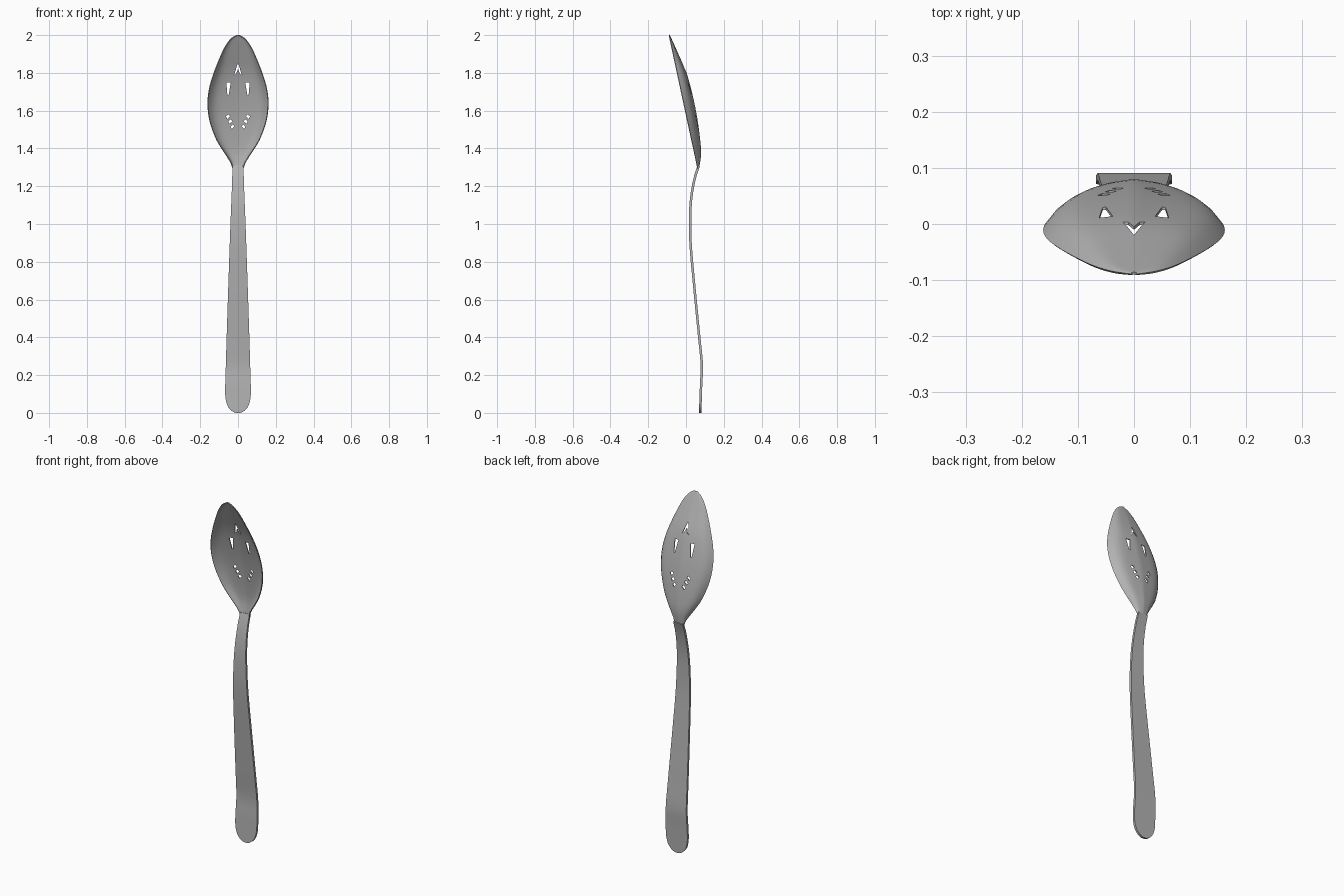
import bpy
import bmesh
from mathutils import Vector

cube = bpy.data.objects.get("Cube")
if cube:
    bpy.data.objects.remove(cube, do_unlink=True)

steel = bpy.data.materials.new("brushed_steel")
steel.use_nodes = True
steel.diffuse_color = (0.45, 0.45, 0.45, 1)
steel.node_tree.nodes["Principled BSDF"].inputs["Base Color"].default_value = (0.45, 0.45, 0.45, 1)


def curve(points, z):
    """Smooth value at height z through (height, value) points."""
    i = 0
    while i < len(points) - 2 and z > points[i + 1][0]:
        i += 1

    def slope(k):
        a, b = points[max(k - 1, 0)], points[min(k + 1, len(points) - 1)]
        return (b[1] - a[1]) / (b[0] - a[0])
    (z0, v0), (z1, v1) = points[i], points[i + 1]
    h = z1 - z0
    t = (z - z0) / h
    return ((1 + 2 * t) * (1 - t) ** 2 * v0 + t * t * (3 - 2 * t) * v1
            + t * (1 - t) ** 2 * h * slope(i) - t * t * (1 - t) * h * slope(i + 1))


def sheet(name, heights, columns, point, thickness):
    """Loft a grid of points and thicken it into a metal sheet."""
    bm = bmesh.new()
    rows = [[bm.verts.new(point(z, t)) for t in columns] for z in heights]
    for a, b in zip(rows, rows[1:]):
        for j in range(len(columns) - 1):
            bm.faces.new((a[j], a[j + 1], b[j + 1], b[j]))
    mesh = bpy.data.meshes.new(name)
    bm.to_mesh(mesh)
    bm.free()
    mesh.materials.append(steel)
    obj = bpy.data.objects.new(name, mesh)
    bpy.context.collection.objects.link(obj)
    mod = obj.modifiers.new("thickness", "SOLIDIFY")
    mod.thickness = thickness
    mod.offset = 0
    return obj


def activate(obj):
    bpy.ops.object.select_all(action="DESELECT")
    obj.select_set(True)
    bpy.context.view_layer.objects.active = obj


# Bowl: straight sloping rim, ridged belly, pointed oval outline
bowl_width = [(1.295, .028), (1.33, .04), (1.38, .073), (1.45, .115), (1.55, .15), (1.64, .16),
              (1.72, .151), (1.8, .127), (1.9, .087), (1.95, .061), (1.985, .032), (2, .005)]
bowl_back = [(1.295, .067), (1.36, .077), (1.4, .077), (1.5, .066), (1.6, .05),
             (1.7, .028), (1.8, 0), (1.9, -.043), (2, -.088)]


def bowl_point(z, t):
    rim = .06 - .15 * (z - 1.3) / .7
    depth = max(curve(bowl_back, z) - rim, .001)
    fall = .3 * abs(t) + .7 * abs(t) ** 6
    return (t * curve(bowl_width, z), rim + depth * (1 - fall), z)


steps = 32
bowl_heights = [1.295 + .705 * (1 - (1 - i / steps) ** 1.4) for i in range(steps + 1)]
bowl = sheet("bowl", bowl_heights, [i / 10 for i in range(-10, 11)], bowl_point, .005)

# Handle: flat tapered strip with a gentle bend and a rounded end
handle_width = [(0, .012), (.008, .03), (.03, .051), (.06, .063), (.1, .068), (.2, .066),
                (.5, .057), (1, .04), (1.2, .032), (1.31, .029)]
handle_line = [(0, .075), (.15, .08), (.25, .084), (.4, .07), (.7, .041), (.9, .024),
               (1.05, .022), (1.15, .029), (1.25, .048), (1.31, .068)]


def handle_point(z, t):
    return (t * curve(handle_width, z), curve(handle_line, z), z)


handle_heights = [1.31 * (i / 40) ** 1.5 for i in range(41)]
handle = sheet("handle", handle_heights, [-1, -.5, 0, .5, 1], handle_point, .013)

# Drain holes: a chevron at the top, two wedges, two slanted rows of small openings
chevron = [(-.02, 1.79), (0, 1.855), (.02, 1.79), (.01, 1.795), (0, 1.82), (-.01, 1.795)]
wedge = [(.038, 1.75), (.062, 1.75), (.056, 1.68), (.05, 1.68)]
holes = [chevron]
for side in (1, -1):
    holes.append([(side * x, z) for x, z in wedge])
    for k in range(3):
        x, z = .029 + .012 * k, 1.515 + .027 * k
        holes.append([(side * (x + dx), z + dz)
                      for dx, dz in ((-.011, .002), (.004, -.012), (.011, 0), (-.002, .012))])

bm = bmesh.new()
for outline in holes:
    face = bm.faces.new([bm.verts.new((x, -.3, z)) for x, z in outline])
    grown = bmesh.ops.extrude_face_region(bm, geom=[face])["geom"]
    bmesh.ops.translate(bm, vec=Vector((0, .6, 0)),
                        verts=[v for v in grown if isinstance(v, bmesh.types.BMVert)])
bmesh.ops.recalc_face_normals(bm, faces=bm.faces)
cutter_mesh = bpy.data.meshes.new("hole_cutter")
bm.to_mesh(cutter_mesh)
bm.free()
cutter_mesh.materials.append(steel)
cutter = bpy.data.objects.new("hole_cutter", cutter_mesh)
cutter.hide_render = True
bpy.context.collection.objects.link(cutter)

cut = bowl.modifiers.new("holes", "BOOLEAN")
cut.operation = "DIFFERENCE"
cut.solver = "EXACT"
cut.object = cutter

# Apply the modifiers, drop the cutter and smooth the broad surfaces
for obj in (bowl, handle):
    activate(obj)
    for mod in list(obj.modifiers):
        bpy.ops.object.modifier_apply(modifier=mod.name)
    bm = bmesh.new()
    bm.from_mesh(obj.data)
    bmesh.ops.recalc_face_normals(bm, faces=bm.faces)
    bm.to_mesh(obj.data)
    bm.free()
    bpy.ops.object.shade_smooth_by_angle(angle=.6)
bpy.data.objects.remove(cutter, do_unlink=True)
